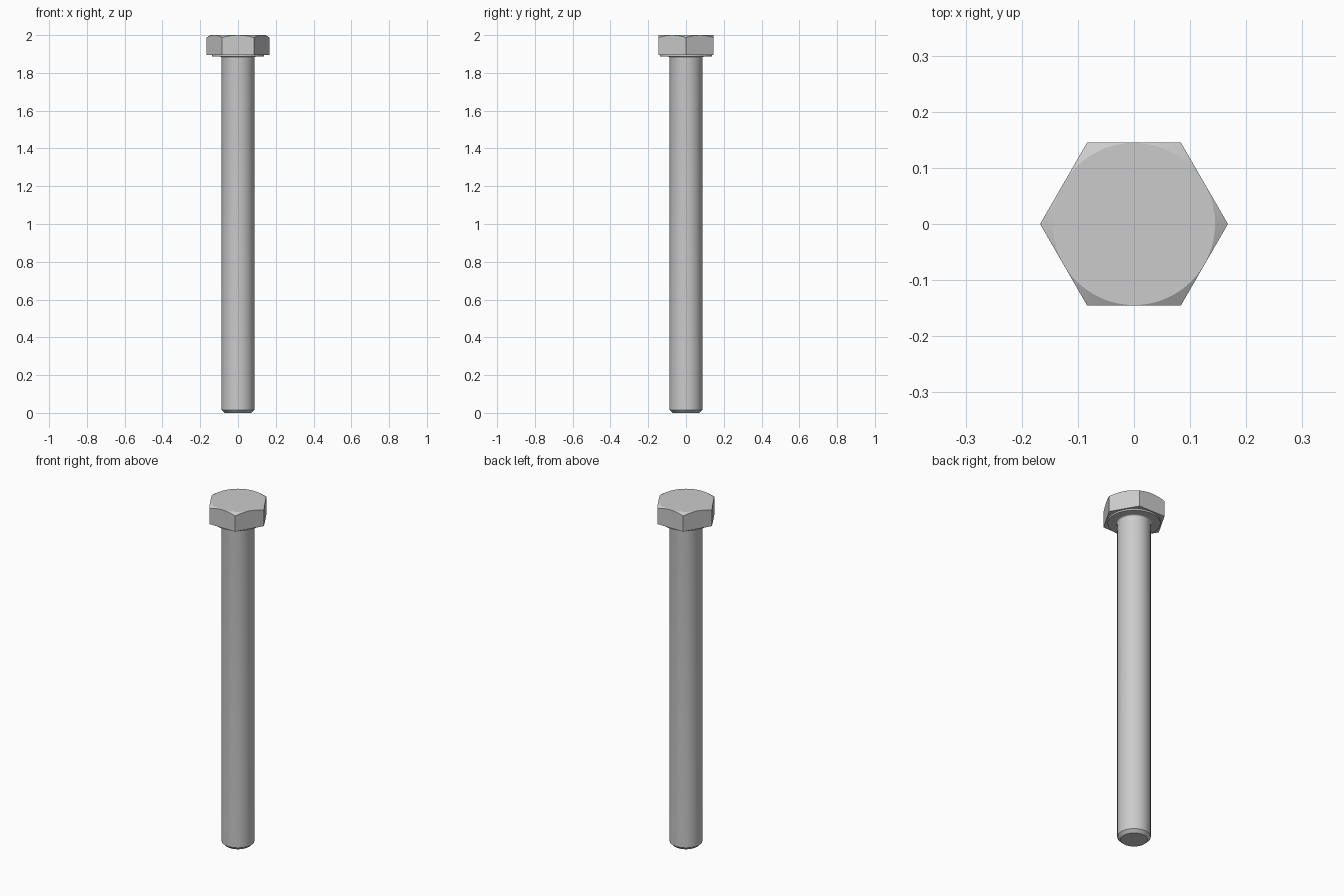
import bpy, bmesh, math

if "Cube" in bpy.data.objects:
    bpy.data.objects.remove(bpy.data.objects["Cube"])

SEG = 72
APOTHEM = 0.145      # half the width across the flats
SHANK_R = 0.0865
HEAD_Z, WASHER_Z, TOP_Z = 1.895, 1.886, 2.0


def angle(i):
    return 2 * math.pi * i / SEG


def circle(r, z):
    return [(r * math.cos(angle(i)), r * math.sin(angle(i)), z) for i in range(SEG)]


def hexagon(height):
    """Hexagon outline with corners on x; height(r) gives z at each radius."""
    ring = []
    for i in range(SEG):
        a = angle(i)
        r = APOTHEM / math.cos(a % (math.pi / 3) - math.pi / 6)
        ring.append((r * math.cos(a), r * math.sin(a), height(r)))
    return ring


def loft(name, rings):
    bm = bmesh.new()
    loops = [[bm.verts.new(p) for p in ring] for ring in rings]
    for low, high in zip(loops, loops[1:]):
        for i in range(SEG):
            j = (i + 1) % SEG
            bm.faces.new((low[i], low[j], high[j], high[i]))
    bm.faces.new(loops[0][::-1])
    bm.faces.new(loops[-1])
    bmesh.ops.recalc_face_normals(bm, faces=bm.faces)
    mesh = bpy.data.meshes.new(name)
    bm.to_mesh(mesh)
    bm.free()
    obj = bpy.data.objects.new(name, mesh)
    bpy.context.collection.objects.link(obj)
    bpy.ops.object.select_all(action='DESELECT')
    obj.select_set(True)
    bpy.context.view_layer.objects.active = obj
    bpy.ops.object.shade_smooth_by_angle(angle=math.radians(20))
    return obj


# Hex head with a 30 degree conical chamfer on the top corners
slope = math.tan(math.radians(30))
top_r = APOTHEM - 0.0005
loft("hex_head", [
    hexagon(lambda r: HEAD_Z),
    hexagon(lambda r: TOP_Z - (r - top_r) * slope),
    circle(top_r, TOP_Z),
])

# Washer face under the head
loft("washer_face", [circle(0.137, WASHER_Z), circle(0.137, HEAD_Z)])

# Shank with a chamfered tip and a small fillet under the head
FILLET = 0.008
fillet = []
for k in range(7):
    a = math.pi / 2 * k / 6
    fillet.append(circle(SHANK_R + FILLET * (1 - math.cos(a)),
                         WASHER_Z - FILLET + FILLET * math.sin(a)))
loft("shank", [circle(0.07, 0), circle(SHANK_R, 0.0165)] + fillet)
